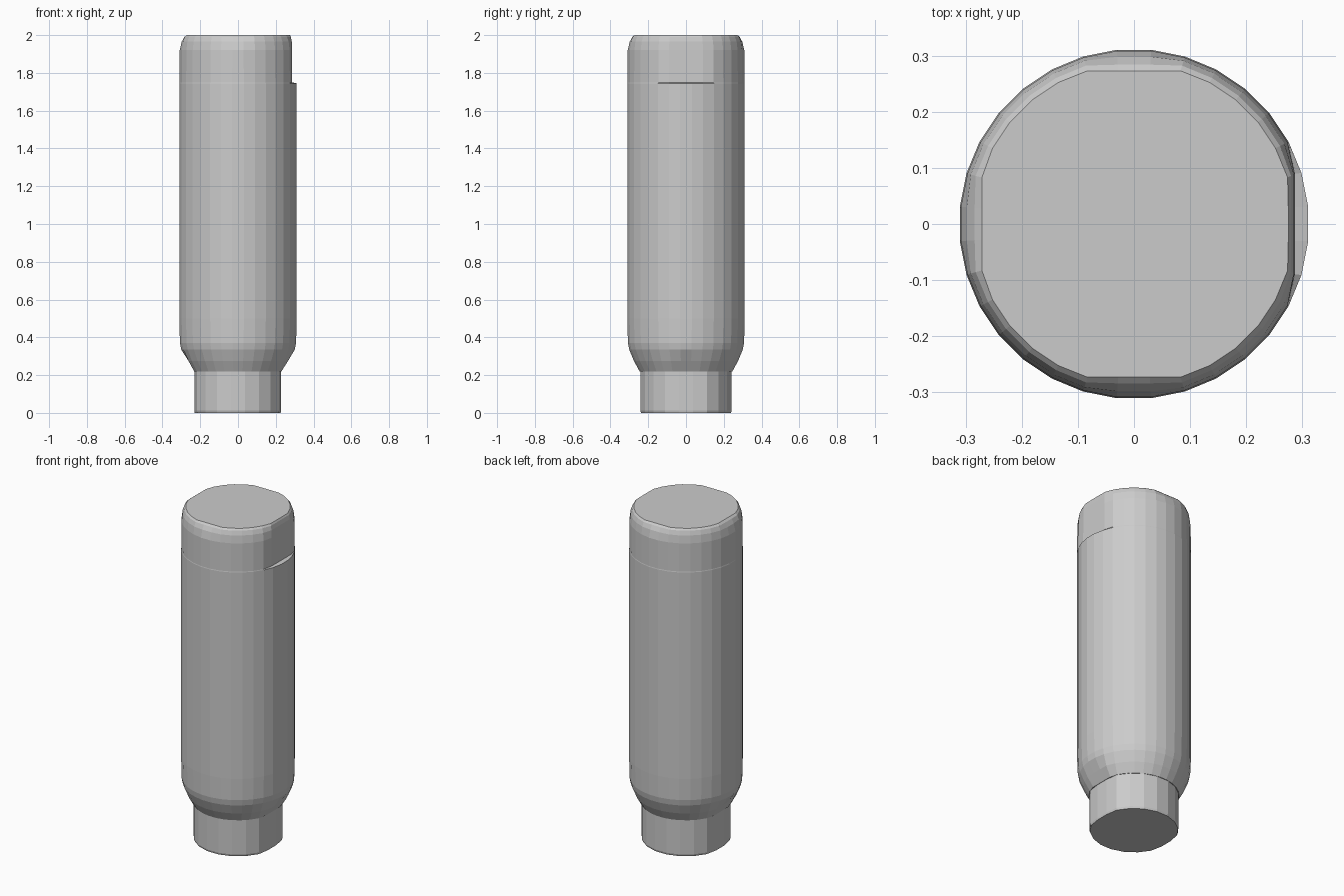
import bpy, bmesh, math

if "Cube" in bpy.data.objects:
    bpy.data.objects.remove(bpy.data.objects["Cube"])


def ring(bm, z, r, sides, x_min=-1, x_max=1, y_lim=1):
    """Circle of vertices with optional flats cut on its sides."""
    out = []
    for i in range(sides):
        a = 2 * math.pi * (i + 0.5) / sides
        x = max(x_min, min(x_max, r * math.cos(a)))
        y = max(-y_lim, min(y_lim, r * math.sin(a)))
        out.append(bm.verts.new((x, y, z)))
    return out


def loft(name, sides, rows):
    bm = bmesh.new()
    rings = [ring(bm, z, r, sides, *flats) for z, r, *flats in rows]
    for a, b in zip(rings, rings[1:]):
        for i in range(sides):
            j = (i + 1) % sides
            bm.faces.new((a[i], a[j], b[j], b[i]))
    bm.faces.new(rings[0][::-1])
    bm.faces.new(rings[-1])
    bmesh.ops.recalc_face_normals(bm, faces=bm.faces)
    mesh = bpy.data.meshes.new(name)
    bm.to_mesh(mesh)
    bm.free()
    obj = bpy.data.objects.new(name, mesh)
    bpy.context.collection.objects.link(obj)
    return obj


# narrow neck at the bottom, slightly flattened left and right
loft("neck", 20, [
    (0.0, 0.241, -0.229, 0.226),
    (0.012, 0.245, -0.23, 0.228),
    (0.24, 0.245, -0.23, 0.228),
])

# faceted body: shoulder, long wall, flat on the upper right, bevelled top
loft("body", 32, [
    (0.22, 0.247, -0.232, 0.23),
    (0.275, 0.277, -0.262, 0.265),
    (0.335, 0.302),
    (0.37, 0.309),
    (0.50, 0.312),
    (1.745, 0.312),
    (1.75, 0.311, -1, 0.287),
    (1.92, 0.310, -1, 0.286),
    (1.965, 0.304, -0.298, 0.285, 0.298),
    (1.99, 0.295, -0.284, 0.28, 0.284),
    (2.0, 0.286, -0.271, 0.275, 0.273),
])
